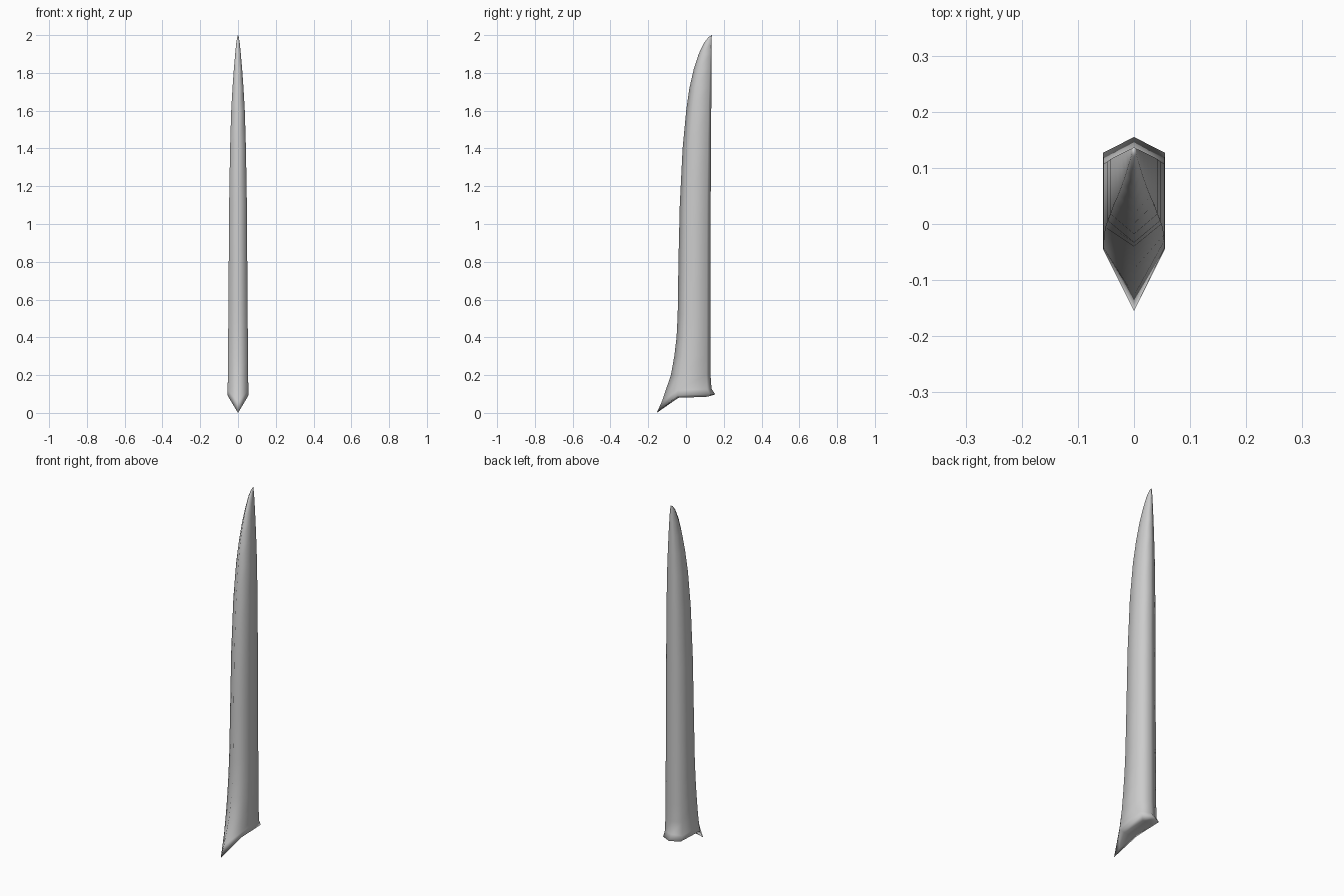
import bpy
import bmesh

cube = bpy.data.objects.get("Cube")
if cube:
    bpy.data.objects.remove(cube, do_unlink=True)

# Single steel colour
steel = bpy.data.materials.new("steel grey")
steel.use_nodes = True
grey = (0.6, 0.6, 0.6, 1)
steel.diffuse_color = grey
steel.node_tree.nodes["Principled BSDF"].inputs["Base Color"].default_value = grey

# Blade stations: height, cutting edge y, front shoulder y, half width
stations = [
    (0.20, -0.080, -0.030, 0.054), (0.30, -0.062, -0.020, 0.053),
    (0.40, -0.050, -0.012, 0.052), (0.52, -0.044, -0.006, 0.051),
    (0.80, -0.040, 0.000, 0.049), (1.10, -0.033, 0.006, 0.047),
    (1.40, -0.018, 0.018, 0.042), (1.60, 0.001, 0.035, 0.036),
    (1.72, 0.018, 0.050, 0.029), (1.82, 0.041, 0.068, 0.022),
    (1.90, 0.067, 0.088, 0.015), (1.96, 0.096, 0.108, 0.009),
    (1.99, 0.120, 0.124, 0.004),
]

bm = bmesh.new()


def ring(edge, front, back, spine, width):
    """Six-sided section; edge, front, back and spine are (y, z) pairs."""
    points = [(0, *edge), (width, *front), (width, *back),
              (0, *spine), (-width, *back), (-width, *front)]
    return [bm.verts.new(p) for p in points]


# Underside, flared lip, then the blade itself
rings = [
    ring((-0.115, 0.030), (-0.040, 0.080), (0.105, 0.085), (0.130, 0.090), 0.030),
    ring((-0.155, 0.000), (-0.045, 0.092), (0.127, 0.098), (0.155, 0.098), 0.055),
    ring((-0.128, 0.060), (-0.042, 0.120), (0.112, 0.125), (0.135, 0.128), 0.0545),
]
for z, edge, front, width in stations:
    t = max(0, (z - 1) / 1)
    spine = 0.130 + 0.006 * t
    back = spine - 0.022 * (width / 0.054)
    rings.append(ring((edge, z), (front, z), (back, z), (spine, z), width))

for low, high in zip(rings, rings[1:]):
    for i in range(6):
        j = (i + 1) % 6
        bm.faces.new((low[i], low[j], high[j], high[i]))

# Pointed tip
tip = bm.verts.new((0, 0.137, 2))
for i in range(6):
    bm.faces.new((rings[-1][i], rings[-1][(i + 1) % 6], tip))

# Closed underside, split along the centre line
b = rings[0]
for corners in ((0, 5, 1), (1, 5, 4, 2), (2, 4, 3)):
    bm.faces.new([b[i] for i in corners])

bmesh.ops.recalc_face_normals(bm, faces=bm.faces[:])
for face in bm.faces:
    face.smooth = True
mesh = bpy.data.meshes.new("blade")
bm.to_mesh(mesh)
bm.free()
mesh.materials.append(steel)
blade = bpy.data.objects.new("blade", mesh)
bpy.context.collection.objects.link(blade)
